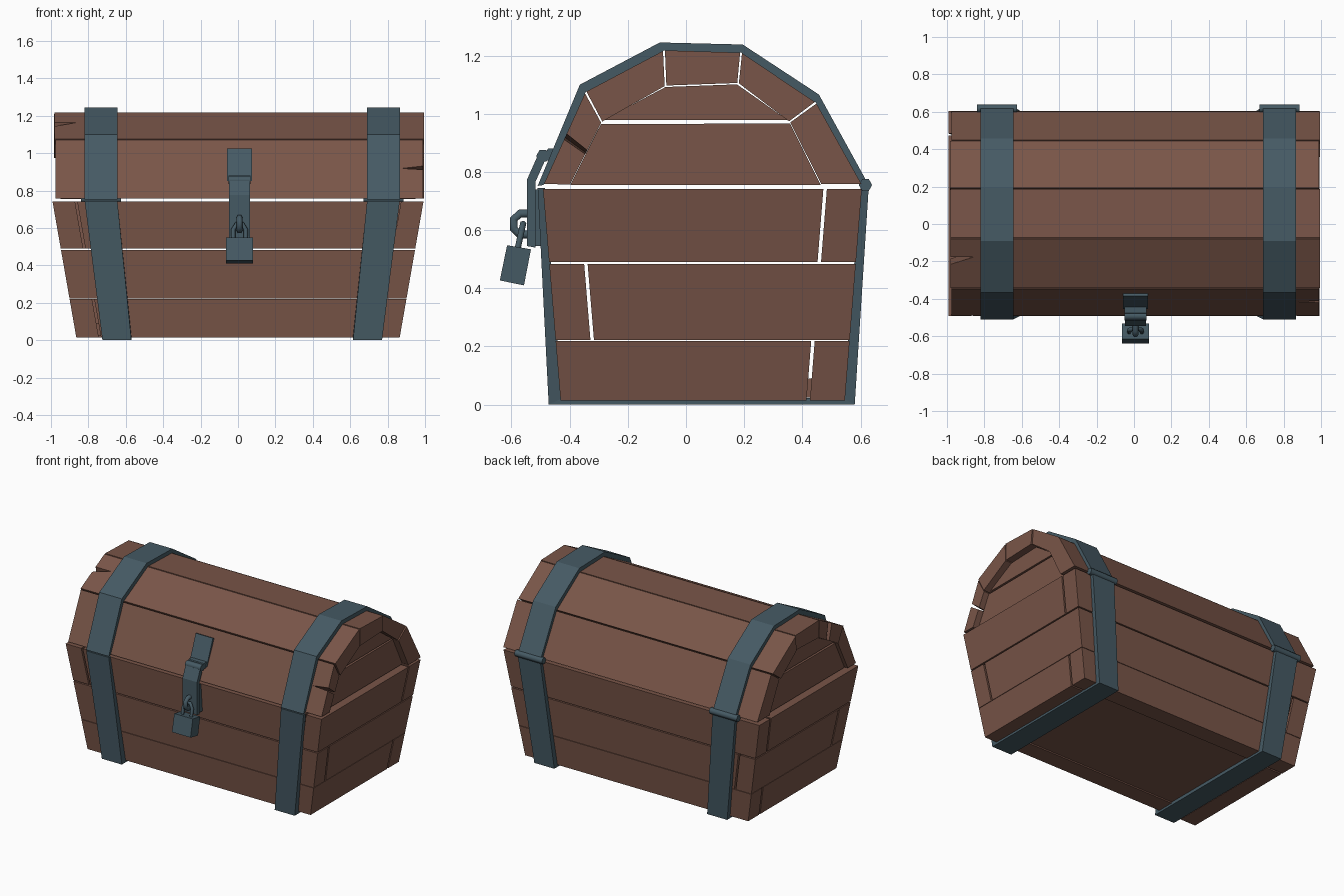
import bpy, bmesh
from mathutils import Vector

if "Cube" in bpy.data.objects:
    bpy.data.objects.remove(bpy.data.objects["Cube"])


def material(name, col):
    m = bpy.data.materials.new(name)
    m.diffuse_color = (*col, 1)
    m.use_nodes = True
    m.node_tree.nodes["Principled BSDF"].inputs["Base Color"].default_value = m.diffuse_color
    return m


WOOD = material("wood", (0.191, 0.091, 0.065))
IRON = material("iron", (0.060, 0.102, 0.127))


def loft(name, rings, mat):
    """Skin matching rings of points and cap both ends."""
    bm = bmesh.new()
    vs = [[bm.verts.new(p) for p in r] for r in rings]
    n = len(rings[0])
    for a, b in zip(vs, vs[1:]):
        for i in range(n):
            j = (i + 1) % n
            bm.faces.new((a[i], a[j], b[j], b[i]))
    bm.faces.new(vs[0])
    bm.faces.new(vs[-1])
    bmesh.ops.recalc_face_normals(bm, faces=bm.faces)
    me = bpy.data.meshes.new(name)
    bm.to_mesh(me)
    bm.free()
    me.materials.append(mat)
    ob = bpy.data.objects.new(name, me)
    bpy.context.collection.objects.link(ob)
    return ob


def side_prism(name, yz, x0, x1, mat):
    """Extrude a side-view outline along x."""
    return loft(name, [[(x, y, z) for y, z in yz] for x in (x0, x1)], mat)


def rod(name, points, radius, mat):
    cu = bpy.data.curves.new(name, 'CURVE')
    cu.dimensions = '3D'
    cu.bevel_depth, cu.bevel_resolution, cu.use_fill_caps = radius, 1, True
    sp = cu.splines.new('POLY')
    sp.points.add(len(points) - 1)
    for p, co in zip(sp.points, points):
        p.co = (*co, 1)
    cu.materials.append(mat)
    ob = bpy.data.objects.new(name, cu)
    bpy.context.collection.objects.link(ob)


# body: flared planks, corners interlocking row by row
T, GAP = 0.12, 0.012
half = lambda z: 0.862 + 0.175 * z
front = lambda z: -0.43 - 0.083 * z
back = lambda z: 0.545 + 0.08 * z


def body_plank(name, z0, z1, xa, xb, ya, yb):
    rings = [[(xa(z), ya(z), z), (xb(z), ya(z), z), (xb(z), yb(z), z), (xa(z), yb(z), z)]
             for z in (z0, z1)]
    loft(name, rings, WOOD)


rows = [(0.015, 0.219, False), (0.222, 0.483, True), (0.491, 0.742, False)]
for i, (z0, z1, front_long) in enumerate(rows):
    fi = 0 if front_long else T + GAP     # shortening of the front plank
    bi = T + GAP if front_long else 0     # shortening of the back plank
    body_plank(f"front_plank_{i}", z0, z1, lambda z: fi - half(z), lambda z: half(z) - fi,
               front, lambda z: front(z) + T)
    body_plank(f"back_plank_{i}", z0, z1, lambda z: bi - half(z), lambda z: half(z) - bi,
               lambda z: back(z) - T, back)
    for s in (-1, 1):
        body_plank(f"end_plank_{i}_{s}", z0, z1,
                   lambda z: s * (half(z) - T), lambda z: s * half(z),
                   lambda z: front(z) + (T + GAP if front_long else 0),
                   lambda z: back(z) - (0 if front_long else T + GAP))
side_prism("floor_board", [(-0.33, 0.025), (0.44, 0.025), (0.44, 0.09), (-0.33, 0.09)],
           -0.76, 0.76, WOOD)

# lid: five planks around the arch, two of them split at one end
outer = [(-0.49, 0.755), (-0.345, 1.075), (-0.075, 1.218), (0.19, 1.21), (0.447, 1.038), (0.605, 0.755)]
inner = [(-0.40, 0.755), (-0.29, 0.972), (-0.07, 1.097), (0.18, 1.106), (0.357, 0.972), (0.467, 0.755)]
ends = [(-0.975, 0.99), (-0.98, 0.995), (-0.98, 0.995), (-0.985, 0.99), (-0.975, 0.995)]
splits = {0: (1, 0.875, 0.49, 0.55), 1: (-1, -0.86, 0.48, 0.62)}
for i, (x0, x1) in enumerate(ends):
    right, left = [(x1, 0.01), (x1, 0.985)], [(x0, 0.985), (x0, 0.01)]
    if i in splits:
        s, tip, v0, v1 = splits[i]
        if s > 0:
            right[1:1] = [(x1, v0), (tip, v0 + 0.02), (x1, v1)]
        else:
            left[1:1] = [(x0, v1), (tip, v1), (x0, v0)]
    rings = []
    for prof in (outer, inner):
        a, b = Vector(prof[i]), Vector(prof[i + 1])
        rings.append([(x, *a.lerp(b, v)) for x, v in right + left])
    loft(f"lid_plank_{i}", rings, WOOD)

# lid end boards
low = [(-0.398, 0.755), (-0.293, 0.964), (0.357, 0.967), (0.463, 0.755)]
high = [(-0.286, 0.978), (-0.07, 1.092), (0.175, 1.101), (0.35, 0.978)]
for s in (-1, 1):
    side_prism(f"lid_end_lower_{s}", low, s * 0.84, s * 0.95, WOOD)
    side_prism(f"lid_end_upper_{s}", high, s * 0.84, s * 0.95, WOOD)

# iron straps: one arch over the lid, one sling round the body, hinge at the back
lid_out = [(-0.51, 0.752), (-0.365, 1.10), (-0.09, 1.245), (0.195, 1.238), (0.457, 1.066), (0.628, 0.755)]
sling_out = [(-0.51, 0.745), (-0.472, 0.0), (0.58, 0.0), (0.628, 0.745)]
sling_in = [(-0.485, 0.745), (-0.425, 0.022), (0.54, 0.022), (0.60, 0.745)]


def strap(name, out, inn, xs):
    loft(name, [[(a, *o), (b, *o), (b, *n), (a, *n)] for o, n, (a, b) in zip(out, inn, xs)], IRON)


for side, top, bot in (("left", (-0.82, -0.645), (-0.725, -0.57)),
                       ("right", (0.69, 0.865), (0.615, 0.77))):
    strap(f"lid_strap_{side}", lid_out, outer, [top] * 6)
    strap(f"body_strap_{side}", sling_out, sling_in, [top, bot, bot, top])
    rod(f"hinge_{side}", [(top[0] - 0.02, 0.617, 0.755), (top[1] + 0.02, 0.617, 0.755)], 0.023, IRON)

# hasp: plate on the lid, knuckle, hanging bar and backing plate
side_prism("hasp_plate", [(-0.455, 0.85), (-0.385, 1.025), (-0.36, 1.015), (-0.43, 0.85)],
           -0.058, 0.075, IRON)
side_prism("hasp_mount", [(-0.495, 0.84), (-0.475, 0.88), (-0.42, 0.88), (-0.44, 0.84)],
           -0.05, 0.068, IRON)
rod("hasp_knuckle", [(-0.052, -0.492, 0.855), (0.068, -0.492, 0.855)], 0.023, IRON)
side_prism("hasp_bar", [(-0.506, 0.865), (-0.546, 0.775), (-0.546, 0.545), (-0.518, 0.54),
                        (-0.518, 0.765), (-0.48, 0.85)], -0.048, 0.065, IRON)
side_prism("hasp_backing", [(-0.517, 0.545), (-0.517, 0.74), (-0.485, 0.74), (-0.47, 0.545)],
           -0.04, 0.057, IRON)

# padlock: staple, shackle and tilted body
C = 0.008
rod("staple", [(C, -0.52, 0.657), (C, -0.57, 0.657), (C, -0.592, 0.638), (C, -0.592, 0.605),
               (C, -0.572, 0.585), (C, -0.52, 0.585)], 0.016, IRON)
rod("shackle", [(C + dx, y, z) for dx, y, z in
                ((-0.034, -0.58, 0.53), (-0.034, -0.567, 0.59), (-0.015, -0.56, 0.622),
                 (0.015, -0.56, 0.622), (0.034, -0.567, 0.59), (0.034, -0.58, 0.53))], 0.012, IRON)
side_prism("padlock_body", [(-0.615, 0.548), (-0.533, 0.534), (-0.557, 0.41), (-0.64, 0.427)],
           C - 0.072, C + 0.072, IRON)
